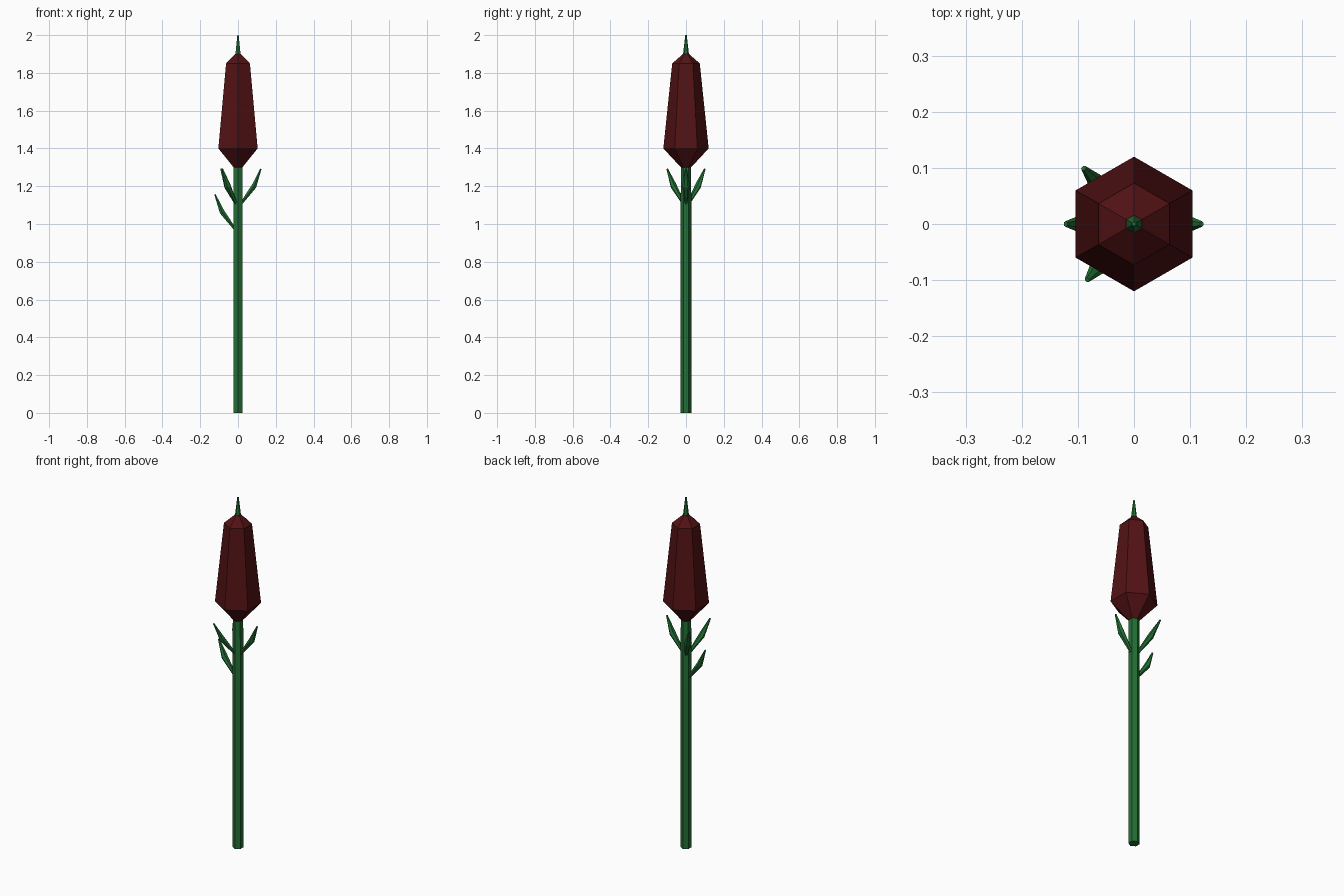
import bpy, bmesh, math
from mathutils import Vector, Matrix

cube = bpy.data.objects.get("Cube")
if cube:
    bpy.data.objects.remove(cube, do_unlink=True)


def material(name, colour):
    mat = bpy.data.materials.new(name)
    mat.use_nodes = True
    mat.diffuse_color = colour
    mat.node_tree.nodes["Principled BSDF"].inputs["Base Color"].default_value = colour
    return mat


green = material("leaf green", (0.017, 0.16, 0.034, 1))
red = material("dark red", (0.085, 0.006, 0.007, 1))
SIDES = 6


def loft(name, rings, mat):
    """Skin rings of (centre, first axis, second axis) into a closed faceted solid."""
    bm = bmesh.new()
    loops = []
    for centre, u, v in rings:
        angles = [math.tau * i / SIDES for i in range(SIDES)]
        loops.append([bm.verts.new(centre + u * math.cos(a) + v * math.sin(a)) for a in angles])
    for low, high in zip(loops, loops[1:]):
        for i in range(SIDES):
            j = (i + 1) % SIDES
            bm.faces.new((low[i], low[j], high[j], high[i]))
    bm.faces.new(loops[0])
    bm.faces.new(loops[-1])
    bmesh.ops.recalc_face_normals(bm, faces=bm.faces)
    mesh = bpy.data.meshes.new(name)
    bm.to_mesh(mesh)
    bm.free()
    mesh.materials.append(mat)
    obj = bpy.data.objects.new(name, mesh)
    bpy.context.collection.objects.link(obj)
    return obj


def upright(name, profile, mat):
    """Six-sided turned part from (radius, height) pairs, corners on the y axis."""
    return loft(name, [(Vector((0, 0, z)), Vector((0, r, 0)), Vector((-r, 0, 0)))
                       for r, z in profile], mat)


def leaf(name, angle, base, reach):
    """Leaf bending upwards: narrow root, broad middle, small tip."""
    turn = Matrix.Rotation(math.radians(angle), 3, 'Z')
    side = turn @ Vector((0, 1, 0))
    path = [(0.018, 0, 0.008, 0.008, 50), (0.086, 0.092, 0.020, 0.016, 45),
            (reach, 0.182, 0.005, 0.004, 25)]
    rings = []
    for out, up, wide, thick, tilt in path:
        t = math.radians(tilt)
        normal = turn @ Vector((math.cos(t), 0, -math.sin(t)))
        rings.append((turn @ Vector((out, 0, base + up)), side * wide, normal * thick))
    return loft(name, rings, green)


# Stem, flower head and the spike on top
upright("stem", [(0.029, 0), (0.029, 0.95), (0.027, 1.31)], green)
upright("flower_head", [(0.027, 1.3), (0.12, 1.4), (0.073, 1.85), (0.016, 1.9)], red)
upright("top_spike", [(0.016, 1.895), (0.004, 2.0)], green)

# Three upper leaves and one lower leaf
leaf("upper_leaf_left", 0, 1.11, 0.121)
leaf("upper_leaf_back", 132, 1.11, 0.134)
leaf("upper_leaf_front", 230, 1.11, 0.130)
leaf("lower_leaf_right", 180, 0.975, 0.122)
